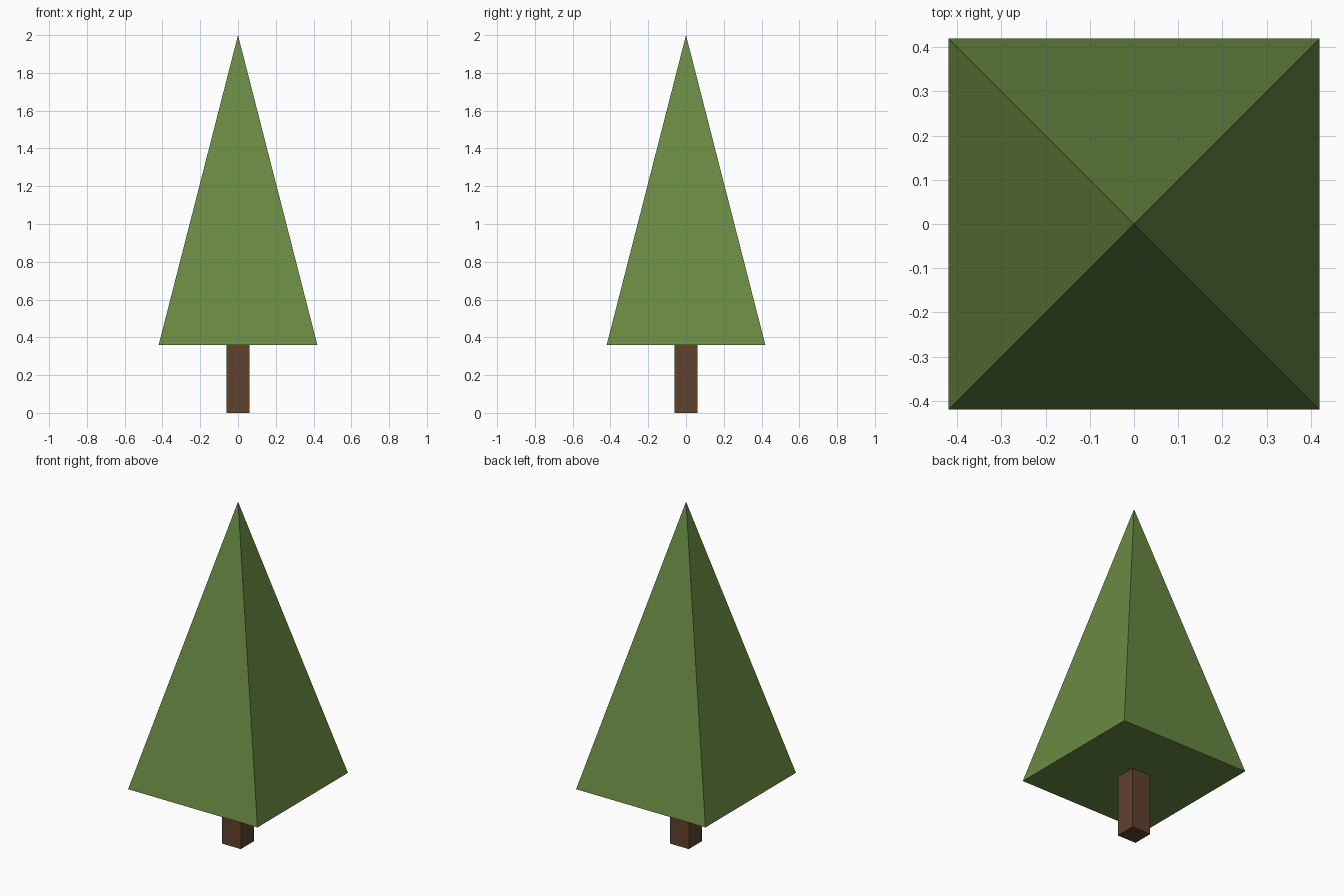
import bpy
import math

if "Cube" in bpy.data.objects:
    bpy.data.objects.remove(bpy.data.objects["Cube"])


def material(name, color):
    m = bpy.data.materials.new(name)
    m.diffuse_color = (*color, 1)
    m.use_nodes = True
    m.node_tree.nodes["Principled BSDF"].inputs["Base Color"].default_value = m.diffuse_color
    return m


def square_prism(name, half_bottom, half_top, z0, z1, mat):
    # four-sided cone turned 45 degrees so its sides face the axes
    bpy.ops.mesh.primitive_cone_add(
        vertices=4, radius1=half_bottom * math.sqrt(2),
        radius2=half_top * math.sqrt(2), depth=z1 - z0,
        location=(0, 0, (z0 + z1) / 2), rotation=(0, 0, math.pi / 4))
    ob = bpy.context.object
    ob.name = name
    bpy.ops.object.transform_apply(location=False, rotation=True, scale=False)
    ob.data.materials.append(mat)
    return ob


# trunk, running slightly up into the foliage
square_prism("trunk", 0.061, 0.061, 0.0, 0.47, material("bark", (0.115, 0.055, 0.027)))

# pyramid foliage
square_prism("foliage", 0.42, 0.0, 0.36, 2.0, material("leaves", (0.14, 0.25, 0.055)))
